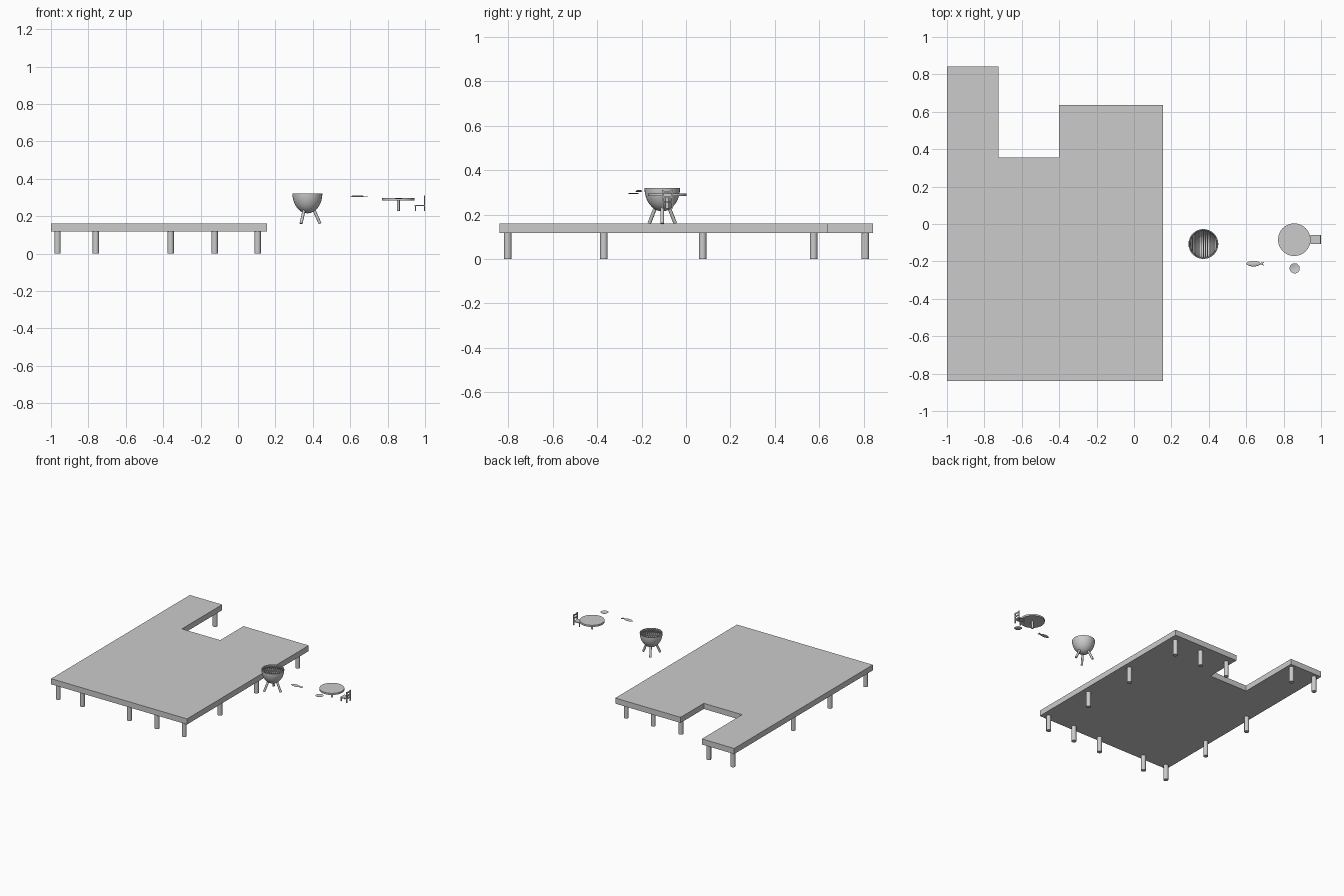
import bpy, bmesh, math
from mathutils import Vector

if "Cube" in bpy.data.objects:
    bpy.data.objects.remove(bpy.data.objects["Cube"])


def finish(name, bm, smooth=False):
    bmesh.ops.recalc_face_normals(bm, faces=bm.faces)
    me = bpy.data.meshes.new(name)
    bm.to_mesh(me)
    bm.free()
    ob = bpy.data.objects.new(name, me)
    bpy.context.collection.objects.link(ob)
    if smooth:
        bpy.ops.object.select_all(action='DESELECT')
        ob.select_set(True)
        bpy.context.view_layer.objects.active = ob
        bpy.ops.object.shade_smooth_by_angle(angle=math.radians(35))
    return ob


def prism(name, outline, z0, z1):
    bm = bmesh.new()
    f = bm.faces.new([bm.verts.new((x, y, z0)) for x, y in outline])
    g = bmesh.ops.extrude_face_region(bm, geom=[f])
    bmesh.ops.translate(bm, vec=(0, 0, z1 - z0),
                        verts=[v for v in g['geom'] if isinstance(v, bmesh.types.BMVert)])
    return finish(name, bm)


def rod(name, a, b, r, sides=16):
    a, b = Vector(a), Vector(b)
    bm = bmesh.new()
    bmesh.ops.create_cone(bm, cap_ends=True, segments=sides, radius1=r, radius2=r, depth=(b - a).length)
    ob = finish(name, bm, True)
    ob.location = (a + b) / 2
    ob.rotation_euler = (b - a).to_track_quat('Z', 'Y').to_euler()
    return ob


def box(name, x0, x1, y0, y1, z0, z1):
    return prism(name, [(x0, y0), (x1, y0), (x1, y1), (x0, y1)], z0, z1)


def lathe(name, profile, centre, seg=32):
    bm = bmesh.new()
    vs = [bm.verts.new((r, 0, z)) for r, z in profile]
    es = [bm.edges.new(p) for p in zip(vs, vs[1:])]
    bmesh.ops.spin(bm, geom=vs + es, cent=(0, 0, 0), axis=(0, 0, 1), angle=math.tau, steps=seg)
    bmesh.ops.remove_doubles(bm, verts=bm.verts, dist=1e-5)
    ob = finish(name, bm, True)
    ob.location = centre
    return ob


# Dock deck
prism("deck", [(-1, -0.84), (0.155, -0.84), (0.155, 0.637), (-0.4, 0.637), (-0.4, 0.355),
               (-0.725, 0.355), (-0.725, 0.843), (-1, 0.843)], 0.117, 0.16)

# Piles under the deck edge
piles = [(x, -0.803) for x in (-0.965, -0.76, -0.36, -0.125, 0.105)]
piles += [(x, y) for x in (-0.965, 0.105) for y in (-0.37, 0.075)]
piles += [(x, 0.575) for x in (-0.36, -0.125, 0.105)]
piles += [(-0.965, 0.808), (-0.76, 0.808)]
for x, y in piles:
    rod("pile", (x, y, 0), (x, y, 0.118), 0.017)

# Grill bowl with wall thickness
gx, gy, R, H, top = 0.371, -0.107, 0.08, 0.105, 0.32
N = 10
angs = [i * math.pi / 2 / N for i in range(N + 1)]
outer = [(R * math.sin(a), -H * math.cos(a)) for a in angs]
inner = [((R - .005) * math.sin(a), -(H - .005) * math.cos(a)) for a in reversed(angs)]
lathe("grill_bowl", outer + inner, (gx, gy, top))

# Grill grate
for i in range(-6, 7):
    x = i * 0.0115
    h = math.sqrt(max(0.076 ** 2 - x * x, 0))
    rod("grate_bar", (gx + x, gy - h, 0.312), (gx + x, gy + h, 0.312), 0.0025, 8)

# Grill legs
for k in range(3):
    c, s = math.cos(k * math.tau / 3), math.sin(k * math.tau / 3)
    rod("grill_leg", (gx + .034 * c, gy + .034 * s, 0.235), (gx + .068 * c, gy + .068 * s, 0.16), 0.008, 12)

# Fish: flattened body with tail fin
bm = bmesh.new()
bmesh.ops.create_uvsphere(bm, u_segments=16, v_segments=8, radius=1)
bmesh.ops.scale(bm, vec=(0.038, 0.015, 0.005), verts=bm.verts)
fish = finish("fish_body", bm, True)
fish.location = (0.639, -0.212, 0.306)
prism("fish_tail", [(0.668, -0.214), (0.695, -0.222), (0.689, -0.212), (0.695, -0.203), (0.668, -0.21)],
      0.304, 0.308)

# Round table
lathe("table_top", [(0, 0), (0.087, 0), (0.087, 0.013), (0, 0.013)], (0.857, -0.084, 0.283))
rod("table_pedestal", (0.857, -0.084, 0.228), (0.857, -0.084, 0.285), 0.008)

# Plate
lathe("plate", [(0, 0), (0.018, 0), (0.027, 0.005), (0.025, 0.005), (0.017, 0.0015), (0, 0.0015)],
      (0.859, -0.237, 0.293))

# Chair
y0, y1 = -0.107, -0.059
box("chair_seat", 0.945, 1.0, y0, y1, 0.254, 0.260)
for y in (y0, y1 - 0.006):
    box("chair_front_leg", 0.947, 0.953, y, y + 0.006, 0.228, 0.255)
    box("chair_back_post", 0.994, 1.0, y, y + 0.006, 0.228, 0.311)
for z in (0.274, 0.297):
    box("chair_back_slat", 0.995, 0.999, y0, y1, z, z + 0.01)
